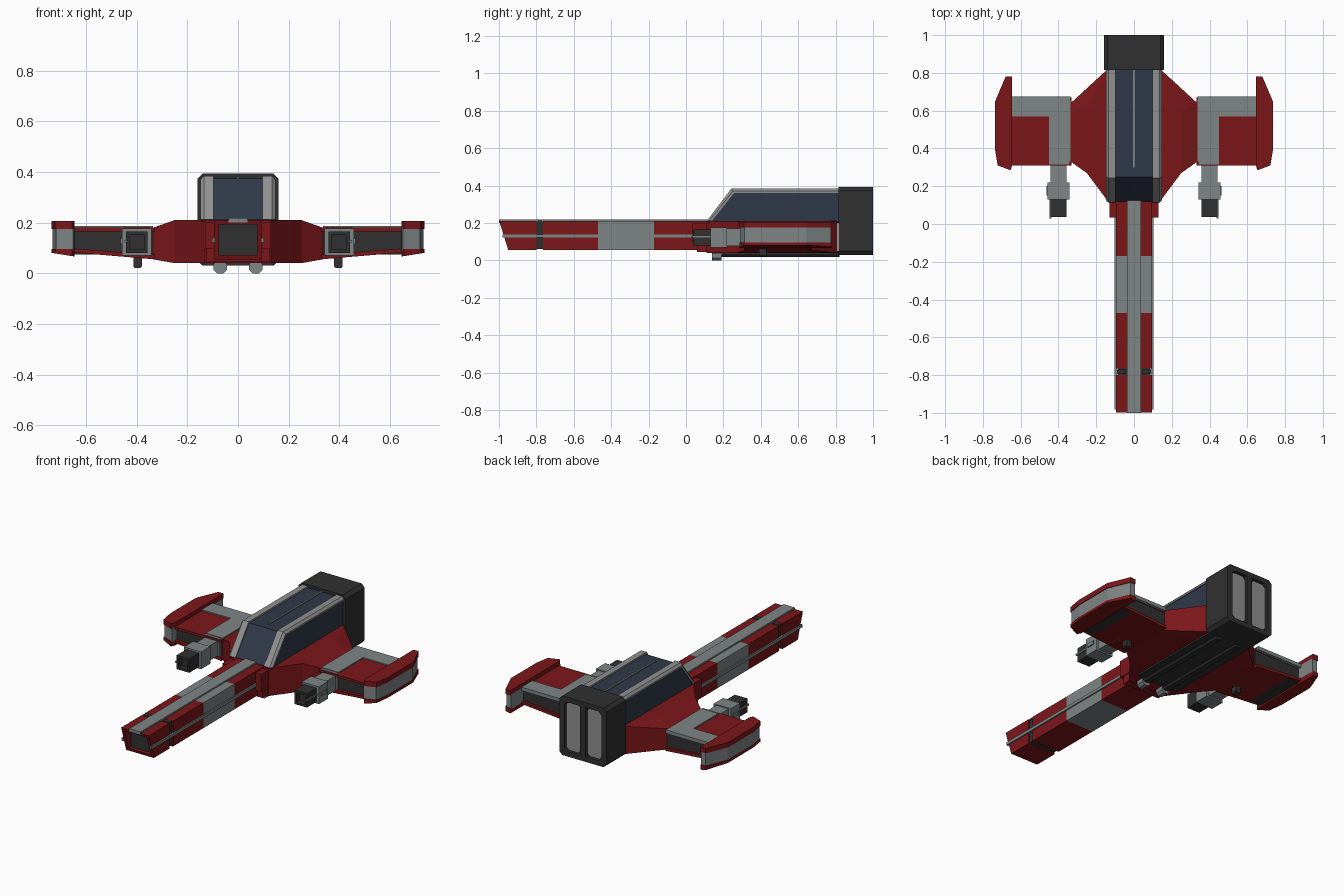
import bpy, bmesh

if "Cube" in bpy.data.objects:
    bpy.data.objects.remove(bpy.data.objects["Cube"])

def material(name, rgb):
    m = bpy.data.materials.new(name)
    m.diffuse_color = (*rgb, 1)
    m.use_nodes = True
    m.node_tree.nodes["Principled BSDF"].inputs["Base Color"].default_value = m.diffuse_color
    return m

RED = material("red", (0.2, 0.008, 0.01))
GREY = material("grey", (0.21, 0.235, 0.235))
DARK = material("dark", (0.03, 0.03, 0.03))
NAVY = material("glass", (0.03, 0.04, 0.065))
PALE = material("pale", (0.28, 0.28, 0.28))

def finish(name, bm, mat, mirror):
    bmesh.ops.recalc_face_normals(bm, faces=bm.faces)
    me = bpy.data.meshes.new(name)
    bm.to_mesh(me)
    bm.free()
    ob = bpy.data.objects.new(name, me)
    bpy.context.collection.objects.link(ob)
    me.materials.append(mat)
    if mirror:
        ob.modifiers.new("mirror", "MIRROR").use_mirror_merge = False
    return ob

def solid(name, a, b, mat, mirror=False):
    """Closed solid between two matching 3D loops."""
    bm = bmesh.new()
    va, vb = [bm.verts.new(p) for p in a], [bm.verts.new(p) for p in b]
    n = len(va)
    bm.faces.new(va)
    bm.faces.new(vb[::-1])
    for i in range(n):
        j = (i + 1) % n
        bm.faces.new((va[i], va[j], vb[j], vb[i]))
    return finish(name, bm, mat, mirror)

def ring(name, outer, inner, y0, y1, mat, mirror=False):
    """Open frame along y; y0 may depend on z."""
    f0 = y0 if callable(y0) else (lambda z: y0)
    bm = bmesh.new()
    rows = [[bm.verts.new((x, f(z), z)) for x, z in pts]
            for pts, f in ((outer, f0), (outer, lambda z: y1), (inner, lambda z: y1), (inner, f0))]
    n = len(outer)
    for r in range(4):
        p, q = rows[r], rows[(r + 1) % 4]
        for i in range(n):
            j = (i + 1) % n
            bm.faces.new((p[i], p[j], q[j], q[i]))
    return finish(name, bm, mat, mirror)

def prism(name, pts, axis, lo, hi, mat, mirror=False):
    put = {"x": lambda p, h: (h, p[0], p[1]), "y": lambda p, h: (p[0], h, p[1]),
           "z": lambda p, h: (p[0], p[1], h)}[axis]
    return solid(name, [put(p, lo) for p in pts], [put(p, hi) for p in pts], mat, mirror)

def rect(x0, x1, z0, z1):
    return [(x0, z0), (x1, z0), (x1, z1), (x0, z1)]

def octo(x0, x1, z0, z1, c):
    return [(x0 + c, z0), (x1 - c, z0), (x1, z0 + c), (x1, z1 - c),
            (x1 - c, z1), (x0 + c, z1), (x0, z1 - c), (x0, z0 + c)]

def box(name, x0, x1, y0, y1, z0, z1, mat, mirror=False):
    return prism(name, rect(x0, x1, z0, z1), "y", y0, y1, mat, mirror)

# Central hull: flat core and sloping shoulders
core = [(.15, .81), (.25, .6), (.25, .27), (.13, .11)]
prism("hull_core", core + [(-x, y) for x, y in core[::-1]], "z", .04, .21, RED)
A, B, C = (.15, .81), (.25, .6), (.25, .27)
D, E = (.335, .33), (.335, .64)
for name, pts in (("hull_shoulder", (B, C, D, E)), ("hull_rear_shoulder", (A, B, E))):
    solid(name, [(x, y, .055 if x > .3 else .04) for x, y in pts],
          [(x, y, .18 if x > .3 else .21) for x, y in pts], RED, True)
box("neck_collar", -.13, .13, .035, .13, .095, .2, RED)
box("neck_collar_lower", -.125, .125, .06, .13, .045, .095, RED)

# Canopy glass, edge frames and centre rib
glass = [(.12, .2), (.12, .212), (.25, .374), (.815, .374), (.815, .2)]
prism("canopy_glass", glass, "x", -.142, .142, NAVY)
frame = [(.113, .213), (.243, .384), (.82, .384), (.82, .36), (.257, .36), (.14, .213)]
prism("canopy_frame", frame, "x", .097, .135, PALE, True)
edge = [(.125, .213), (.25, .37), (.82, .37), (.82, .36), (.257, .36), (.14, .213)]
solid("canopy_frame_edge", [(.135, y, z) for y, z in frame],
      [(.148, y, z) for y, z in edge], PALE, True)
box("canopy_rib", -.005, .005, .3, .82, .37, .38, GREY)

# Engine block with two recessed exhaust panels
outer = octo(-.16, .16, .03, .393, .02)
prism("engine_block", outer, "y", .815, .98, DARK)
ring("engine_rim", outer, octo(-.125, .125, .06, .363, .018), .98, 1.0, DARK)
box("engine_divider", -.018, .018, .98, 1.0, .06, .363, DARK)
prism("exhaust_panel", octo(.022, .122, .065, .358, .018), "y", .975, .986, PALE, True)

# Long neck: coloured segments, gap ring, strips
for name, y0, y1, mat in (("neck_front", -.765, -.47, RED), ("neck_band", -.47, -.17, GREY),
                          ("neck_rear", -.17, .12, RED)):
    box(name, -.094, .094, y0, y1, .055, .21, mat)
box("neck_gap", -.086, .086, -.8, -.765, .062, .204, DARK)
slant = lambda z: -.95 - .05 * (z - .055) / .16
ring("nose_shell", rect(-.094, .094, .055, .21), rect(-.076, .076, .072, .192), slant, -.8, RED)
box("nose_recess", -.078, .078, -.93, -.8, .07, .194, DARK)
box("neck_top_strip", -.038, .038, -1.0, .13, .2, .219, GREY)
box("neck_side_rail", .09, .102, -.982, .13, .121, .139, GREY, True)
box("gap_clip", .045, .09, -.795, -.77, .2, .212, DARK, True)

# Underside keel and twin barrels
box("keel", -.14, .14, .2, .82, .03, .045, DARK)
prism("belly_barrel", octo(.045, .095, .018, .05, .01), "y", .16, .82, DARK, True)
prism("belly_muzzle", octo(.044, .096, 0, .05, .014), "y", .14, .19, GREY, True)

# Wings: dark core, red skins, raised grey L panel
box("wing_core", .33, .65, .33, .655, .075, .172, DARK, True)
box("wing_top", .33, .65, .31, .66, .165, .18, RED, True)
prism("wing_bottom", [(.33, .055), (.65, .082), (.65, .098), (.33, .073)], "y", .31, .67, RED, True)
prism("wing_panel", [(.335, .675), (.65, .675), (.65, .57), (.45, .57), (.45, .33), (.335, .33)],
      "z", .165, .187, GREY, True)

# Wing tips
tip = [(.645, .78), (.68, .78), (.737, .645), (.737, .40), (.722, .31), (.655, .285), (.645, .31)]
prism("wingtip_top", tip, "z", .175, .206, RED, True)
band = [(x if x < .65 else x - .004, .53 + (y - .53) * .985) for x, y in tip]
prism("wingtip_band", band, "z", .09, .18, GREY, True)
solid("wingtip_bottom", [(x, y, .066 + (x - .645) * .16) for x, y in tip],
      [(x, y, .096) for x, y in tip], RED, True)

# Wing guns
box("gun_mount", .345, .45, .315, .42, .065, .183, GREY, True)
box("gun_neck", .358, .442, .21, .33, .078, .17, GREY, True)
box("gun_sleeve", .342, .458, .13, .22, .07, .176, GREY, True)
ring("gun_barrel", rect(.357, .442, .08, .165), rect(.37, .429, .093, .152), .037, .13, DARK, True)
box("gun_bore", .37, .429, .07, .13, .093, .152, DARK, True)
box("gun_side_rod", .438, .448, .03, .17, .121, .131, GREY, True)
box("gun_side_clip", .44, .464, .15, .2, .115, .137, GREY, True)
prism("wing_peg", octo(.38, .412, .02, .075, .006), "y", .39, .43, DARK, True)
